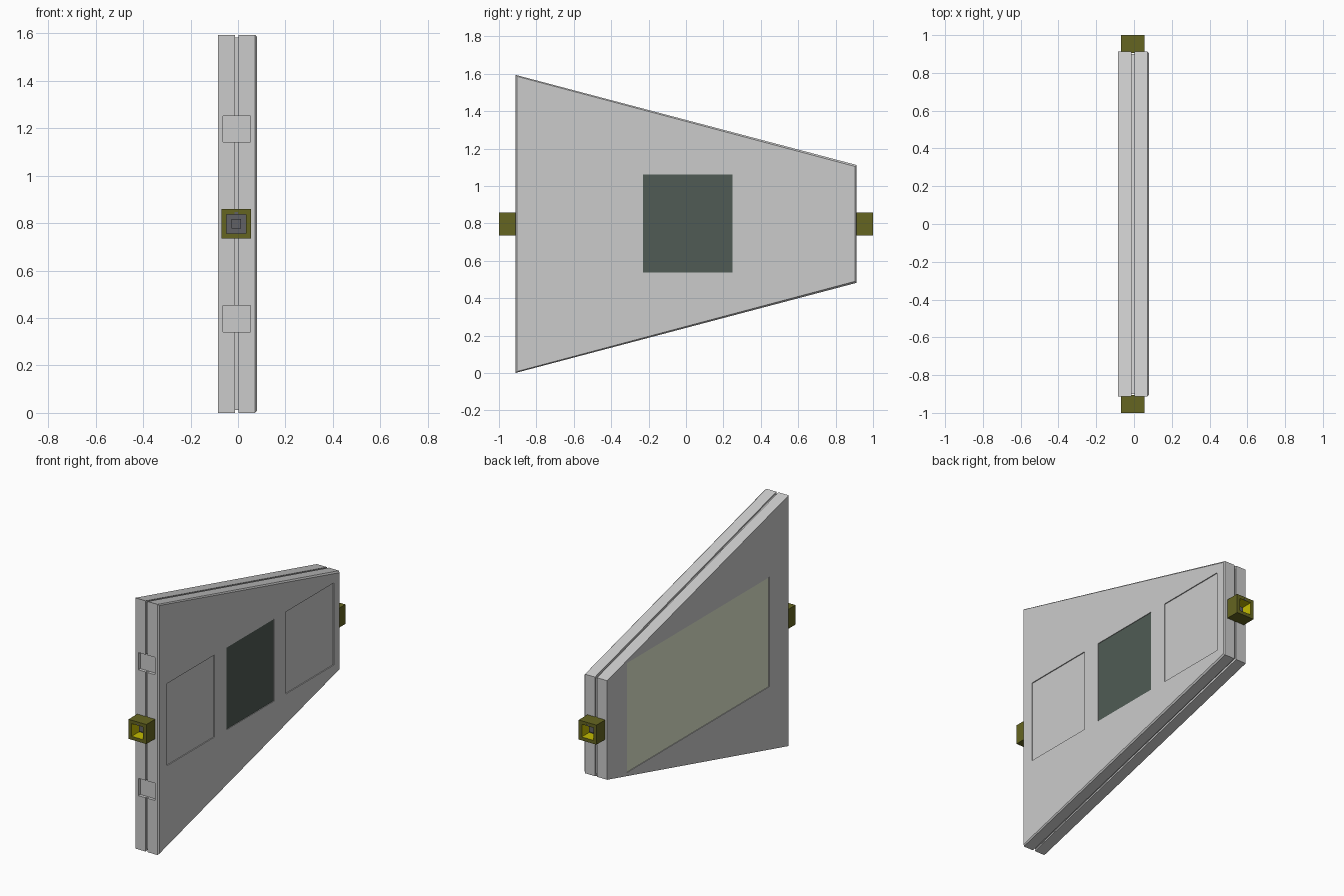
import bpy, bmesh

if "Cube" in bpy.data.objects:
    bpy.data.objects.remove(bpy.data.objects["Cube"])

ZC = 0.797          # centre height of the panel
XC = -0.005         # centre of thickness
Y_END = 0.912


def mat(name, rgb):
    m = bpy.data.materials.new(name)
    m.diffuse_color = (*rgb, 1)
    m.use_nodes = True
    m.node_tree.nodes["Principled BSDF"].inputs["Base Color"].default_value = m.diffuse_color
    return m


olive = mat("olive", (0.13, 0.13, 0.015))
yellow = mat("yellow", (0.55, 0.5, 0.0))
charcoal = mat("charcoal", (0.12, 0.12, 0.13))
dark_green = mat("dark_green", (0.08, 0.105, 0.09))
pale_green = mat("pale_green", (0.75, 0.8, 0.62))


def finish(name, bm, mats=()):
    bmesh.ops.recalc_face_normals(bm, faces=bm.faces)
    me = bpy.data.meshes.new(name)
    bm.to_mesh(me)
    bm.free()
    for m in mats:
        me.materials.append(m)
    ob = bpy.data.objects.new(name, me)
    bpy.context.collection.objects.link(ob)
    return ob


def box_bm(lo, hi):
    bm = bmesh.new()
    bmesh.ops.create_cube(bm, size=1)
    for v in bm.verts:
        v.co = [(a + b) / 2 + c * (b - a) for a, b, c in zip(lo, hi, v.co)]
    return bm


def box(name, lo, hi, *mats):
    return finish(name, box_bm(lo, hi), mats)


def trapezoid_slab(name, sections):
    """Loft the tapered outline through (x, inset) sections."""
    bm = bmesh.new()
    loops = []
    for x, d in sections:
        y, h0, h1 = Y_END - d, 0.797 - d, 0.315 - d
        pts = [(-y, -h0), (y, -h1), (y, h1), (-y, h0)]
        loops.append([bm.verts.new((x, py, ZC + pz)) for py, pz in pts])
    for a, b in zip(loops, loops[1:]):
        for i in range(4):
            j = (i + 1) % 4
            bm.faces.new((a[i], a[j], b[j], b[i]))
    bm.faces.new(loops[0])
    bm.faces.new(loops[-1])
    return finish(name, bm)


def cut(target, cutter):
    md = target.modifiers.new("recess", 'BOOLEAN')
    md.operation = 'DIFFERENCE'
    md.solver = 'EXACT'
    md.object = cutter
    cutter.hide_render = True
    cutter.display_type = 'WIRE'


# Two shells with a recessed core forming the seam groove
left_shell = trapezoid_slab("left_shell", [(-0.084, 0), (-0.012, 0)])
core = trapezoid_slab("core", [(-0.012, 0.012), (0.002, 0.012)])
right_shell = trapezoid_slab("right_shell", [(0.002, 0), (0.072, 0), (0.08, 0.008)])

# Three shallow windows on the right face, the middle one filled dark
for i, y0 in enumerate((-0.83, -0.23, 0.37)):
    cut(right_shell, box(f"window_cutter_{i}", (0.074, y0, 0.538), (0.1, y0 + 0.478, 1.06)))
box("centre_screen", (0.073, -0.23, 0.538), (0.076, 0.248, 1.06), dark_green)

# Large shallow panel on the left face
cut(left_shell, box("panel_cutter", (-0.1, -0.717, 0.452), (-0.078, 0.713, 1.148)))
box("rear_panel", (-0.08, -0.717, 0.452), (-0.077, 0.713, 1.148), pale_green)

# Two square pockets on the front edge
for i, s in enumerate((-1, 1)):
    z = ZC + s * 0.4
    c = box(f"pocket_cutter_{i}", (-0.063, -1.0, z - 0.055), (0.053, -0.892, z + 0.055))
    for part in (left_shell, core, right_shell):
        cut(part, c)

# Hollow connector at each end: olive body, yellow lining, dark floor with a plug
for name, s in (("front", -1), ("back", 1)):
    ys = sorted((s * 0.905, s * 1.0))
    bm = box_bm((XC - 0.065, ys[0], ZC - 0.062), (XC + 0.06, ys[1], ZC + 0.062))
    mouth = max(bm.faces, key=lambda f: s * f.calc_center_median().y)
    bmesh.ops.recalc_face_normals(bm, faces=bm.faces)
    for inset, depth, wall, floor in ((0.022, -0.075, 1, 2), (0.02, 0.03, 2, 2)):
        bmesh.ops.inset_region(bm, faces=[mouth], thickness=inset, use_even_offset=True)
        before = set(bm.faces)
        new = bmesh.ops.extrude_discrete_faces(bm, faces=[mouth])["faces"]
        mouth = new[0]
        for v in mouth.verts:
            v.co.y += s * depth
        for f in bm.faces:
            if f not in before:
                f.material_index = wall
        mouth.material_index = floor
    # inset ring around the plug belongs to the dark floor
    for f in bm.faces:
        c = f.calc_center_median()
        if abs(f.normal.y) > 0.9 and abs(c.y) < 0.96 and abs(c.y) > 0.91:
            f.material_index = 2
    finish(f"{name}_connector", bm, (olive, yellow, charcoal))
    # key slot above the socket
    box(f"{name}_key", (XC - 0.01, min(s * 0.99, s * 1.0005), ZC + 0.04),
        (XC + 0.006, max(s * 0.99, s * 1.0005), ZC + 0.05), charcoal)
